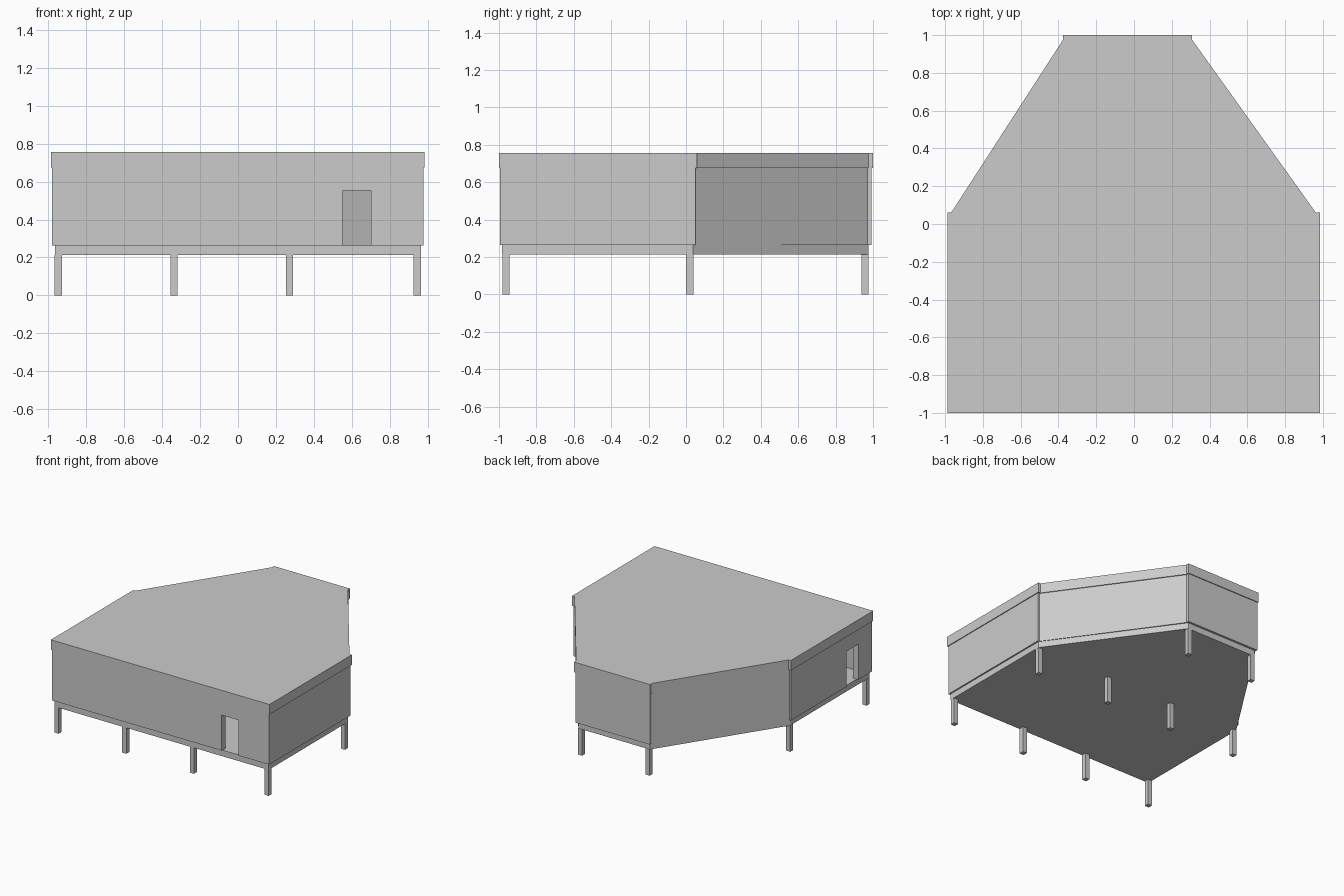
import bpy
import bmesh

if "Cube" in bpy.data.objects:
    bpy.data.objects.remove(bpy.data.objects["Cube"])


def prism(name, pts, z0, z1):
    """Extrude a plan outline (counter-clockwise) between two heights."""
    bm = bmesh.new()
    face = bm.faces.new([bm.verts.new((x, y, z0)) for x, y in pts])
    top = bmesh.ops.extrude_face_region(bm, geom=[face])
    verts = [v for v in top["geom"] if isinstance(v, bmesh.types.BMVert)]
    bmesh.ops.translate(bm, verts=verts, vec=(0, 0, z1 - z0))
    bmesh.ops.recalc_face_normals(bm, faces=bm.faces)
    mesh = bpy.data.meshes.new(name)
    bm.to_mesh(mesh)
    bm.free()
    ob = bpy.data.objects.new(name, mesh)
    bpy.context.collection.objects.link(ob)
    return ob


def rect(x0, x1, y0, y1):
    return [(x0, y0), (x1, y0), (x1, y1), (x0, y1)]


def cut(target, cutter):
    mod = target.modifiers.new(cutter.name, 'BOOLEAN')
    mod.object = cutter
    mod.operation = 'DIFFERENCE'
    mod.solver = 'EXACT'
    cutter.hide_render = True
    cutter.hide_viewport = True


FLOOR, CEIL, TOP, UNDER = 0.263, 0.675, 0.757, 0.213

# Floor slab
prism("floor_slab", [(-0.965, -0.985), (0.965, -0.985), (0.965, 0.038), (0.288, 0.975),
                     (-0.357, 0.975), (-0.965, 0.038)], UNDER, FLOOR)

# Walls: notched outer outline, hollowed, with two door openings
walls = prism("walls", [(-0.98, -0.995), (0.977, -0.995), (0.977, 0.05), (0.962, 0.05),
                        (0.302, 0.97), (0.302, 0.993), (-0.37, 0.993), (-0.37, 0.97),
                        (-0.966, 0.05), (-0.98, 0.05)], FLOOR, CEIL)
cut(walls, prism("interior_cutter", [(-0.93, -0.945), (0.927, -0.945), (0.927, 0.015),
                                     (0.26, 0.943), (-0.33, 0.943), (-0.93, 0.015)],
                 FLOOR - 0.1, CEIL + 0.1))
cut(walls, prism("front_door_cutter", rect(0.55, 0.70, -1.1, -0.9), FLOOR - 0.1, 0.552))
cut(walls, prism("side_door_cutter", rect(-1.1, -0.88, -0.82, -0.67), FLOOR - 0.1, 0.552))

# Flat roof with a slightly projecting fascia
prism("roof", [(-0.987, -1.0), (0.984, -1.0), (0.984, 0.06), (0.963, 0.06),
               (0.308, 0.975), (0.308, 1.0), (-0.376, 1.0), (-0.376, 0.975),
               (-0.968, 0.06), (-0.987, 0.06)], CEIL, TOP)

# Square stilts in three rows
rows = {"front": (-0.963, (-0.948, -0.338, 0.272, 0.945)),
        "middle": (0.02, (-0.948, -0.338, 0.272, 0.945)),
        "back": (0.958, (-0.338, 0.272))}
R = 0.019
for row, (y, xs) in rows.items():
    for i, x in enumerate(xs):
        prism(f"{row}_stilt_{i + 1}", rect(x - R, x + R, y - R, y + R), 0, UNDER)
